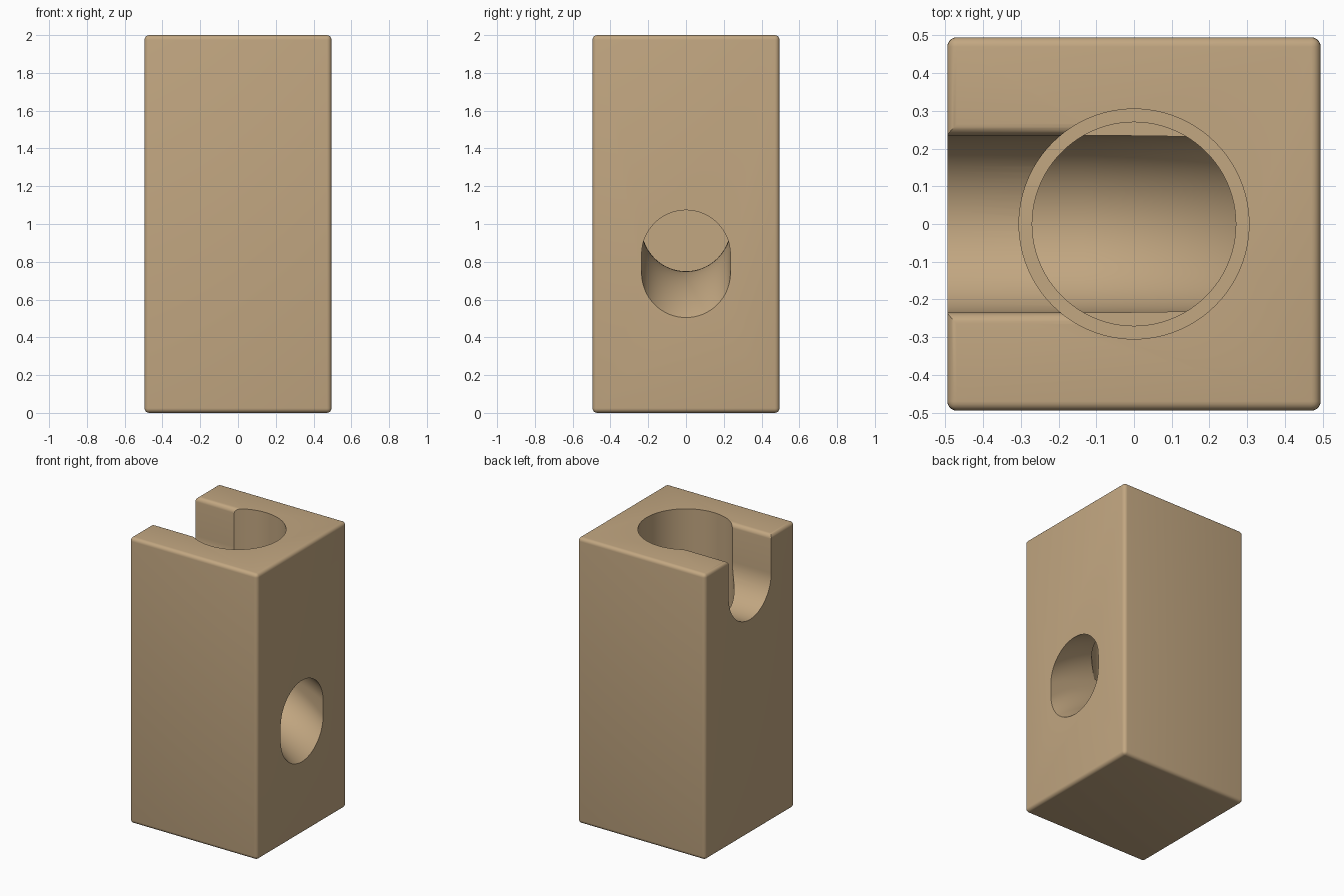
import bpy, bmesh, math

if "Cube" in bpy.data.objects:
    bpy.data.objects.remove(bpy.data.objects["Cube"])

HALF, TOP, R = 0.495, 2.0, 0.235

tan_wood = bpy.data.materials.new("tan wood")
tan_wood.diffuse_color = (0.54, 0.385, 0.22, 1)
tan_wood.use_nodes = True
tan_wood.node_tree.nodes["Principled BSDF"].inputs["Base Color"].default_value = tan_wood.diffuse_color


def loft(name, rings):
    """Closed solid through equal-length rings of points."""
    bm = bmesh.new()
    vs = [[bm.verts.new(p) for p in ring] for ring in rings]
    n = len(vs[0])
    for a, b in zip(vs, vs[1:]):
        for i in range(n):
            j = (i + 1) % n
            bm.faces.new((a[i], a[j], b[j], b[i]))
    bm.faces.new(vs[0])
    bm.faces.new(vs[-1][::-1])
    bmesh.ops.recalc_face_normals(bm, faces=bm.faces[:])
    me = bpy.data.meshes.new(name)
    bm.to_mesh(me)
    bm.free()
    ob = bpy.data.objects.new(name, me)
    bpy.context.collection.objects.link(ob)
    return ob


def disc(r, z, n=96):
    return [(r * math.cos(2 * math.pi * i / n), r * math.sin(2 * math.pi * i / n), z) for i in range(n)]


def arc(cy, cz, r, a0, a1, n):
    return [(cy + r * math.cos(math.radians(a0 + (a1 - a0) * i / n)),
             cz + r * math.sin(math.radians(a0 + (a1 - a0) * i / n))) for i in range(n + 1)]


# Block with rounded outer edges
bpy.ops.mesh.primitive_cube_add(size=1, location=(0, 0, TOP / 2))
block = bpy.context.object
block.name = "marble_run_block"
block.scale = (2 * HALF, 2 * HALF, TOP)
bpy.ops.object.transform_apply(location=True, scale=True)
bevel = block.modifiers.new("rounded edges", 'BEVEL')
bevel.width, bevel.segments = 0.025, 5
block.data.materials.append(tan_wood)

# Stepped vertical shaft
upper_shaft = loft("upper_shaft_cutter", [disc(0.305, 1.3), disc(0.305, 2.1)])
lower_shaft = loft("lower_shaft_cutter", [disc(0.27, 1.0), disc(0.27, 1.4)])

# U-shaped entry slot on the left, with rounded top lips
F = 0.03
right_lip = arc(R + F, TOP - F, F, 180, 90, 6)
left_lip = [(-y, z) for y, z in reversed(right_lip)]
u_profile = (arc(0, 1.735, R, 180, 360, 40) + right_lip
             + [(R + F, 2.1), (-R - F, 2.1)] + left_lip)
entry_slot = loft("entry_slot_cutter", [[(x, y, z) for y, z in u_profile] for x in (-0.6, -0.02)])

# Exit chute: level under the shaft, then curving down to the right face
START, BEND = -0.134, 0.93
rings = []
for x in [-0.31] + [START + 0.734 * i / 24 for i in range(25)]:
    d = max(0, x - START)
    drop = BEND - math.sqrt(BEND ** 2 - d * d)
    low, high = 0.985 - drop, 0.985 - 0.6 * drop + 0.0005
    section = arc(0, low, R, 180, 360, 32) + arc(0, high, R, 0, 180, 32)
    rings.append([(x, y, z) for y, z in section])
exit_chute = loft("exit_chute_cutter", rings)

# Cut all openings and bake the result
cutters = [upper_shaft, lower_shaft, entry_slot, exit_chute]
for c in cutters:
    c.hide_render = True
    c.data.materials.append(tan_wood)
    m = block.modifiers.new(c.name, 'BOOLEAN')
    m.operation, m.solver, m.object = 'DIFFERENCE', 'EXACT', c
bpy.ops.object.select_all(action='DESELECT')
block.select_set(True)
bpy.context.view_layer.objects.active = block
for m in list(block.modifiers):
    bpy.ops.object.modifier_apply(modifier=m.name)
for c in cutters:
    bpy.data.objects.remove(c)
bpy.ops.object.shade_smooth_by_angle(angle=math.radians(30))
